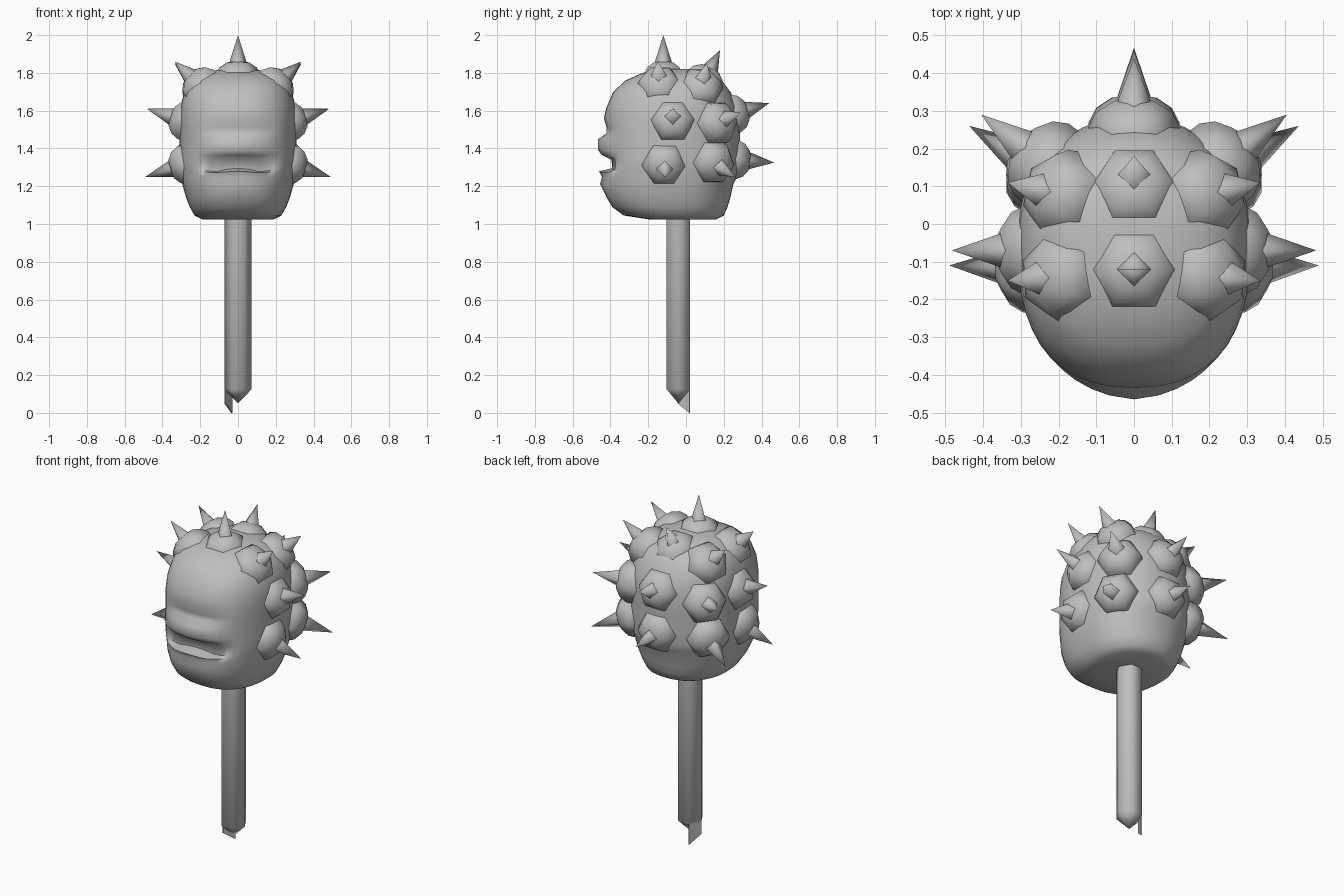
import bpy, bmesh, math
from mathutils import Vector

if "Cube" in bpy.data.objects:
    bpy.data.objects.remove(bpy.data.objects["Cube"])

stone = bpy.data.materials.new("stone_grey")
stone.use_nodes = True
GREY = (0.52, 0.52, 0.52, 1)
stone.diffuse_color = GREY
stone.node_tree.nodes["Principled BSDF"].inputs["Base Color"].default_value = GREY


def finish(bm, name, angle):
    bmesh.ops.recalc_face_normals(bm, faces=bm.faces)
    mesh = bpy.data.meshes.new(name)
    bm.to_mesh(mesh)
    bm.free()
    mesh.materials.append(stone)
    ob = bpy.data.objects.new(name, mesh)
    bpy.context.collection.objects.link(ob)
    bpy.ops.object.select_all(action='DESELECT')
    ob.select_set(True)
    bpy.context.view_layer.objects.active = ob
    bpy.ops.object.shade_smooth_by_angle(angle=math.radians(angle))


def loft(bm, rings):
    """Skin a stack of equal rings of points and close both ends."""
    loops = [[bm.verts.new(p) for p in ring] for ring in rings]
    n = len(loops[0])
    for a, b in zip(loops, loops[1:]):
        for i in range(n):
            j = (i + 1) % n
            bm.faces.new((a[i], a[j], b[j], b[i]))
    bm.faces.new(loops[0][::-1])
    bm.faces.new(loops[-1])


def lathe(name, base, tip, profile, sides, angle):
    """Turn (radius, height) pairs around the line from base to tip."""
    base, axis = Vector(base), (Vector(tip) - Vector(base)).normalized()
    turn = axis.to_track_quat('Z', 'Y')
    bm = bmesh.new()
    rings = []
    for r, h in profile:
        ring = []
        for k in range(sides):
            t = math.tau * k / sides
            ring.append(base + turn @ Vector((r * math.cos(t), r * math.sin(t), h)))
        rings.append(ring)
    loft(bm, rings)
    bmesh.ops.remove_doubles(bm, verts=bm.verts, dist=0.0005)
    finish(bm, name, angle)


# Head: height, front, back, half width, face relief
rows = [
    (1.025, -.2, .16, .19, 0), (1.045, -.33, .2, .23, 0),
    (1.09, -.39, .22, .255, 0), (1.14, -.42, .235, .275, 0),
    (1.21, -.435, .25, .295, -.02), (1.25, -.435, .27, .3, -.01),
    (1.28, -.435, .28, .305, -.025), (1.295, -.435, .28, .307, .045),
    (1.34, -.435, .285, .31, .04), (1.365, -.435, .285, .31, -.01),
    (1.39, -.435, .285, .31, -.03), (1.45, -.435, .285, .31, -.03),
    (1.48, -.435, .285, .31, .015), (1.51, -.435, .285, .31, .015),
    (1.56, -.43, .28, .31, -.005), (1.62, -.42, .27, .305, 0),
    (1.70, -.385, .235, .285, 0), (1.76, -.32, .19, .245, 0),
    (1.80, -.23, .12, .18, 0), (1.82, -.14, .04, .09, 0)]
SEG, MID = 44, -.04
rings = []
for z, front, back, w, relief in rows:
    fade = .08 if relief > 0 else .19
    ring = []
    for k in range(SEG):
        t = math.tau * k / SEG
        c, s = math.cos(t), math.sin(t)
        p = 2 / 2.5 if s < 0 else 2 / 2.1
        x = math.copysign(abs(c) ** p, c) * w
        y = MID + abs(s) ** p * ((front if s < 0 else back) - MID)
        drop = 0
        if s < 0:
            mask = min(1, max(0, (.21 - abs(x)) / fade))
            y += relief * mask
            # Lower lip sags toward the mouth corners
            if 1.22 < z < 1.3:
                drop = .02 * min(1, abs(x) / .12) ** 2 * mask
        ring.append((x, y, z - drop))
    rings.append(ring)
bm = bmesh.new()
loft(bm, rings)
finish(bm, "head", 60)

# Studs: low domes, each carrying a four-sided spike
centre = [((0, -.12, 1.79), (0, -.12, 2)), ((0, .1, 1.765), (0, .18, 1.92)),
          ((0, .26, 1.585), (0, .44, 1.64)), ((0, .27, 1.34), (0, .467, 1.325))]
paired = [((.205, -.14, 1.74), (.335, -.15, 1.86)), ((.2, .08, 1.73), (.335, .11, 1.85)),
          ((.29, -.07, 1.55), (.483, -.07, 1.61)), ((.245, .17, 1.54), (.405, .29, 1.59)),
          ((.29, -.115, 1.31), (.49, -.11, 1.25)), ((.255, .15, 1.32), (.437, .26, 1.25))]
studs = [("middle", b, t) for b, t in centre]
for side, sx in (("left", 1), ("right", -1)):
    for b, t in paired:
        studs.append((side, (sx * b[0], *b[1:]), (sx * t[0], *t[1:])))
dome = [(.12, -.08), (.12, 0), (.1, .038), (.06, .065), (0, .075)]
for side, b, t in studs:
    length = (Vector(t) - Vector(b)).length
    lathe(side + "_stud", b, t, dome, 6, 62)
    lathe(side + "_spike", b, t, [(.052, .045), (0, length)], 4, 95)

# Handle: six-sided shaft with a pointed broken end
AXIS = (0, -.04)
lathe("handle", (*AXIS, .05), (*AXIS, 1), [(0, 0), (.072, .075), (.072, 1.05)], 6, 65)

# Splinter: one side of the shaft running on past the break
bm = bmesh.new()
edge = [(-.072, -.04, .13), (-.036, .022, .13), (-.036, .022, 0), (-.072, -.04, .05)]
inner = [(x + .007, y - .004, z) for x, y, z in edge]
loft(bm, [edge, inner])
finish(bm, "handle_splinter", 30)
